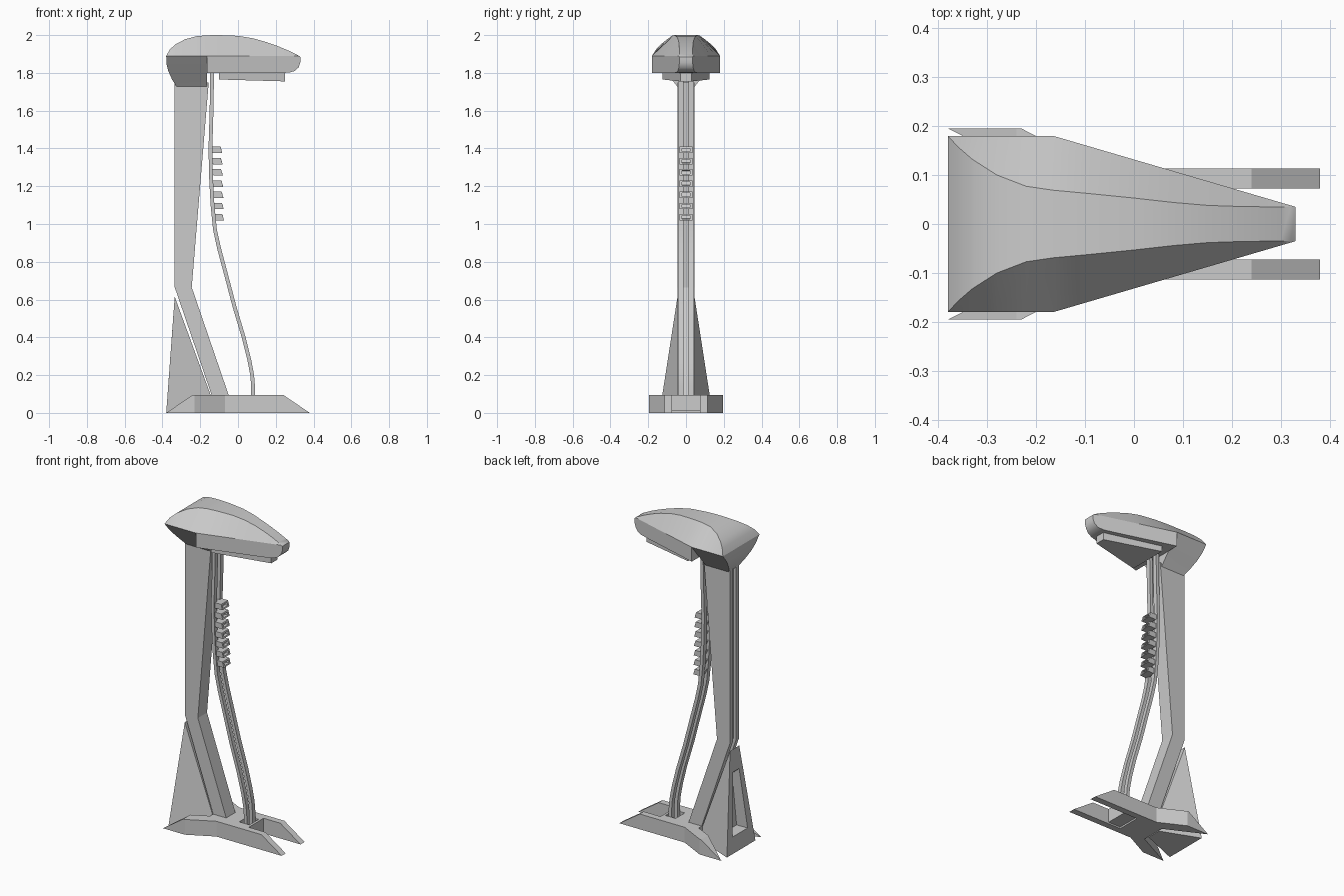
import bpy, bmesh, math

if "Cube" in bpy.data.objects:
    bpy.data.objects.remove(bpy.data.objects["Cube"])

grey = bpy.data.materials.new("light_grey")
grey.diffuse_color = (0.6, 0.6, 0.6, 1)
grey.use_nodes = True
grey.node_tree.nodes["Principled BSDF"].inputs["Base Color"].default_value = grey.diffuse_color


def finish(name, bm, smooth=False):
    bmesh.ops.remove_doubles(bm, verts=bm.verts, dist=0.0005)
    bmesh.ops.recalc_face_normals(bm, faces=bm.faces)
    me = bpy.data.meshes.new(name)
    bm.to_mesh(me)
    bm.free()
    me.materials.append(grey)
    ob = bpy.data.objects.new(name, me)
    bpy.context.collection.objects.link(ob)
    if smooth:
        bpy.ops.object.select_all(action='DESELECT')
        ob.select_set(True)
        bpy.context.view_layer.objects.active = ob
        bpy.ops.object.shade_smooth_by_angle(angle=math.radians(30))
    return ob


def loft(name, rings, smooth=False):
    """Skin closed rings of equal length and cap both ends."""
    bm = bmesh.new()
    rows = [[bm.verts.new(p) for p in r] for r in rings]
    n = len(rows[0])
    for a, b in zip(rows, rows[1:]):
        for i in range(n):
            j = (i + 1) % n
            bm.faces.new((a[i], a[j], b[j], b[i]))
    bm.faces.new(rows[0])
    bm.faces.new(rows[-1])
    return finish(name, bm, smooth)


def box(name, x0, x1, y0, y1, z0, z1):
    loft(name, [[(x0, y0, z), (x1, y0, z), (x1, y1, z), (x0, y1, z)] for z in (z0, z1)])


def yz_quad(x_low, x_high, w_low, w_high, z_low, z_high):
    return [(x_low, -w_low, z_low), (x_low, w_low, z_low),
            (x_high, w_high, z_high), (x_high, -w_high, z_high)]


# Base plate: forked front prongs and splayed rear feet, ends sloping to the ground
P = dict(A=(.24, .073), B=(.38, .073), C=(.38, .113), D=(.24, .113), E=(-.07, .113),
         F=(.04, .073), G=(.04, 0), H=(-.14, 0), I=(-.14, .075), J=(-.24, .125),
         K=(-.38, .195), L=(-.24, .195), M=(-.23, .195))
bm = bmesh.new()
for s in (1, -1):
    for loop in ("ABCD", "ADEF", "EFGHI", "IJLME", "JKL"):
        pts = [(P[k][0], s * P[k][1], 0) for k in loop]
        bm.faces.new([bm.verts.new(p) for p in pts])
bmesh.ops.remove_doubles(bm, verts=bm.verts, dist=0.0005)
bmesh.ops.recalc_face_normals(bm, faces=bm.faces)
ext = bmesh.ops.extrude_face_region(bm, geom=bm.faces[:], use_keep_orig=True)
for v in ext["geom"]:
    if isinstance(v, bmesh.types.BMVert):
        v.co.z = .095 * min(1, (.38 - abs(v.co.x)) / .14)
finish("base", bm)

# Cable socket between the prongs
box("socket_floor", .04, .125, -.073, .073, .01, .05)
box("socket_front", .11, .125, -.045, .045, .05, .095)
for s in (-1, 1):
    box("socket_side", .04, .125, min(s * .045, s * .073), max(s * .045, s * .073), .05, .095)

# Rear brace with a recessed back
loft("rear_brace", [yz_quad(-.31, -.30, .055, .025, .11, .44),
                    yz_quad(-.372, -.345, .075, .03, .10, .48),
                    yz_quad(-.38, -.335, .14, .045, 0, .615),
                    yz_quad(-.145, -.145, .045, .045, 0, .095)])

# Bent post with a groove down its back
loft("post", [[(xb, -.045, z), (xb, -.015, z), (xb + .02, -.015, z), (xb + .02, .015, z),
               (xb, .015, z), (xb, .045, z), (xf, .045, z), (xf, -.045, z)]
              for z, xb, xf in ((.09, -.138, -.048), (.665, -.335, -.245), (1.75, -.335, -.155))])

# Twin cables
path = [(-.137, 1.81), (-.14, 1.6), (-.146, 1.4), (-.143, 1.25), (-.135, 1.1), (-.122, .97),
        (-.1, .87), (-.06, .72), (-.018, .56), (.03, .4), (.06, .28), (.075, .2), (.08, .14), (.08, .04)]
for s in (-1, 1):
    rings = []
    for i, (x, z) in enumerate(path):
        (xa, za), (xb, zb) = path[max(i - 1, 0)], path[min(i + 1, len(path) - 1)]
        d = math.hypot(xb - xa, zb - za)
        nx, nz = -(zb - za) / d * .01, (xb - xa) / d * .01
        rings.append([(x + k * nx, s * .028 + y, z + k * nz)
                      for k, y in ((-1, -.014), (1, -.014), (1, .014), (-1, .014))])
    loft("cable", rings, True)

# Row of cable clips with slotted fronts
for i in range(7):
    z = 1.392 - i * .0593
    x = -.083 + i * .0015
    loft("cable_clip", [yz_quad(x - .02, x - .025, .02, .02, z - .008, z + .008),
                        yz_quad(x - .003, x - .007, .022, .022, z - .009, z + .009),
                        yz_quad(x, x - .01, .034, .034, z - .017, z + .017),
                        yz_quad(x - .05, x - .066, .034, .034, z - .017, z + .017)])

# Lamp head: domed top with a narrowing flat crown over straight sides
# each station: x, crown half width, crown height, underside height
stations = [(-.38, .18, 1.89, 1.89), (-.36, .158, 1.925, 1.89), (-.33, .132, 1.952, 1.89),
            (-.28, .1, 1.978, 1.89), (-.22, .077, 1.994, 1.89), (-.165, .069, 1.999, 1.89),
            (-.165, .069, 1.999, 1.8), (-.1, .063, 2.0, 1.8), (0, .053, 1.996, 1.8),
            (.08, .044, 1.983, 1.8), (.15, .038, 1.963, 1.8), (.21, .036, 1.942, 1.8),
            (.27, .035, 1.917, 1.801), (.3, .035, 1.902, 1.81), (.32, .035, 1.892, 1.828),
            (.33, .034, 1.884, 1.855)]
rings = []
for x, w, zt, zb in stations:
    out = .18 if x <= -.165 else .18 - (x + .165) / .495 * .145
    w, zm = min(w, out), min(1.89, zt)
    rings.append([(x, -w, zt), (x, w, zt), (x, out, zm), (x, out, zb), (x, -out, zb), (x, -out, zm)])
loft("lamp_head", rings, True)

# Curved neck joining the head to the post
loft("neck", [[(xr, -w, z), (-.165, -w, z), (-.165, w, z), (xr, w, z)]
              for z, xr, w in ((1.89, -.38, .18), (1.85, -.379, .147), (1.81, -.369, .114),
                               (1.765, -.349, .076), (1.727, -.325, .045))], True)

# Tapered light panel under the head
loft("light_panel", [yz_quad(-.1, -.1, .125, .125, 1.765, 1.81),
                     yz_quad(.25, .25, .03, .03, 1.755, 1.81)])
